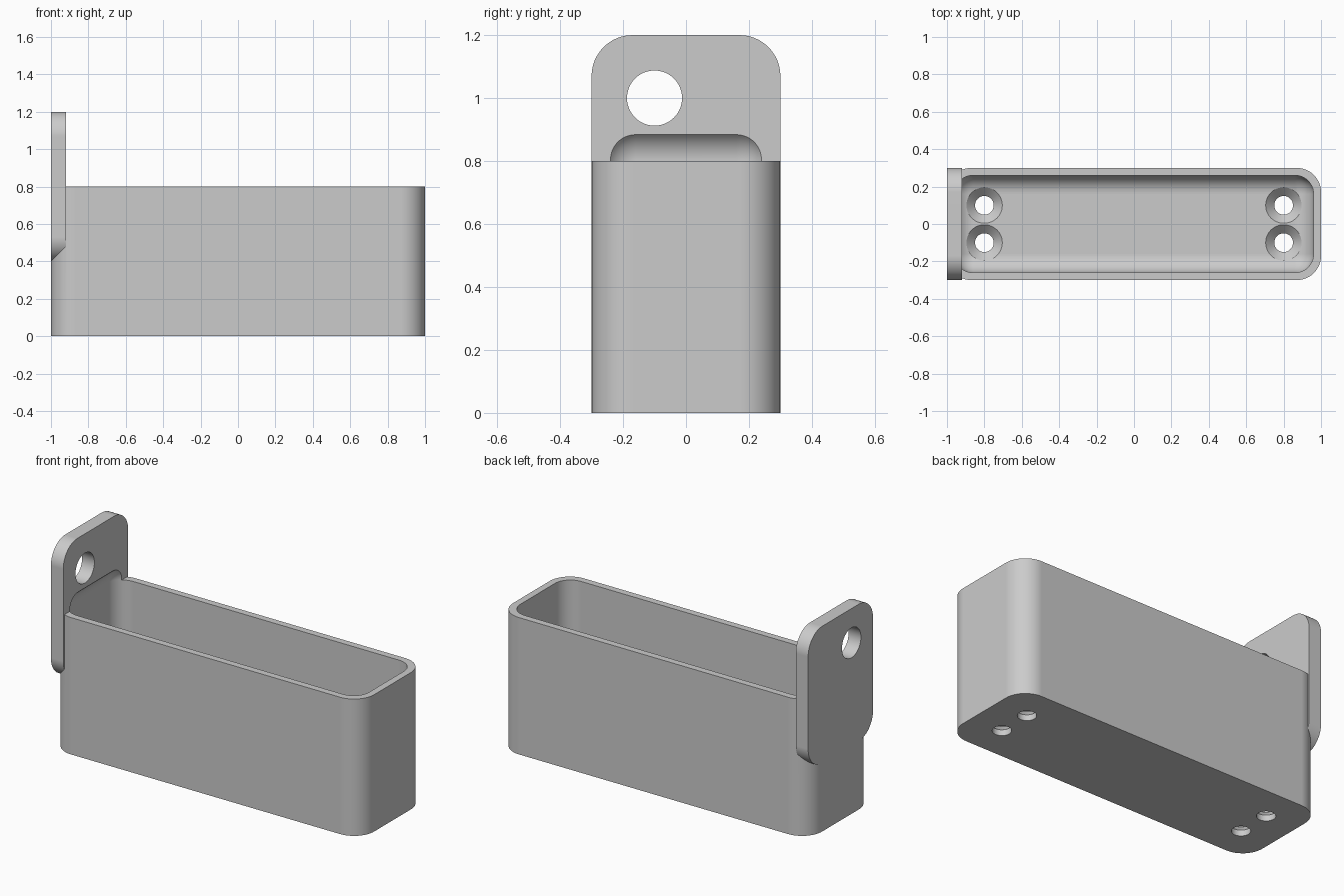
import bpy
import bmesh
from math import pi, radians
from mathutils import Matrix, Vector

if "Cube" in bpy.data.objects:
    bpy.data.objects.remove(bpy.data.objects["Cube"], do_unlink=True)

WALL, CORNER, FILLET = 0.04, 0.13, 0.1
FLOOR, TAB = 0.08, 0.08

grey = bpy.data.materials.new("plain grey")
grey.use_nodes = True
colour = (0.6, 0.6, 0.6, 1)
grey.diffuse_color = colour
grey.node_tree.nodes["Principled BSDF"].inputs["Base Color"].default_value = colour


def make_object(name, bm):
    bmesh.ops.recalc_face_normals(bm, faces=bm.faces)
    mesh = bpy.data.meshes.new(name)
    bm.to_mesh(mesh)
    bm.free()
    mesh.materials.append(grey)
    ob = bpy.data.objects.new(name, mesh)
    bpy.context.collection.objects.link(ob)
    return ob


def rounded_box(name, low, high, radius, axis=None):
    """Box between two corners; rounds the edges along axis, or every edge."""
    low, high = Vector(low), Vector(high)
    bm = bmesh.new()
    bmesh.ops.create_cube(bm, size=1)
    for v in bm.verts:
        v.co = (low + high) / 2 + v.co * (high - low)
    edges = [e for e in bm.edges if axis is None
             or abs((e.verts[0].co - e.verts[1].co)[axis]) > 1e-4]
    bmesh.ops.bevel(bm, geom=edges, offset=radius, segments=12,
                    profile=0.5, affect='EDGES')
    return make_object(name, bm)


def turned(name, profile, matrix):
    """Solid of stacked rings, given as (radius, height) pairs."""
    bm = bmesh.new()
    rings = []
    for r, z in profile:
        ring = bmesh.ops.create_circle(bm, segments=48, radius=r)["verts"]
        for v in ring:
            v.co = matrix @ (v.co + Vector((0, 0, z)))
        rings.append(ring)
    for a, b in zip(rings, rings[1:]):
        for i in range(len(a)):
            j = (i + 1) % len(a)
            bm.faces.new((a[i], a[j], b[j], b[i]))
    bm.faces.new(rings[0])
    bm.faces.new(rings[-1])
    return make_object(name, bm)


def combine(target, tool, operation):
    mod = target.modifiers.new(operation.lower(), 'BOOLEAN')
    mod.object, mod.operation, mod.solver = tool, operation, 'EXACT'
    bpy.context.view_layer.objects.active = target
    bpy.ops.object.modifier_apply(modifier=mod.name)
    bpy.data.objects.remove(tool, do_unlink=True)


# Tray body with the hanging tab at one end
tray = rounded_box("hanging_tray", (-1, -0.3, 0), (1, 0.3, 0.8), CORNER, axis=2)
tab = rounded_box("hanging_tab", (-1, -0.3, 0.4), (-1 + TAB, 0.3, 1.2), CORNER, axis=0)
combine(tray, tab, 'UNION')

# Filleted cavity, which also hollows the lower part of the tab
cavity = rounded_box("cavity", (-1 + WALL, -0.3 + WALL, FLOOR),
                     (1 - WALL, 0.3 - WALL, 0.904), FILLET)
combine(tray, cavity, 'DIFFERENCE')

# Hanging hole through the tab
across = Matrix.Translation((-1, -0.1, 1)) @ Matrix.Rotation(pi / 2, 4, 'Y')
combine(tray, turned("hanging_hole", [(0.0875, -0.1), (0.0875, 0.2)], across), 'DIFFERENCE')

# Countersunk screw holes in the floor
screw = [(0.05, -0.1), (0.05, FLOOR - 0.046), (0.096, FLOOR), (0.096, 0.2)]
for x in (-0.8, 0.8):
    for y in (-0.1, 0.1):
        combine(tray, turned("screw_hole", screw, Matrix.Translation((x, y, 0))), 'DIFFERENCE')

# Smooth rounds, crisp rims
bpy.ops.object.select_all(action='DESELECT')
tray.select_set(True)
bpy.context.view_layer.objects.active = tray
bpy.ops.object.shade_smooth_by_angle(angle=radians(25))
weighted = tray.modifiers.new("even_shading", 'WEIGHTED_NORMAL')
weighted.keep_sharp = True
